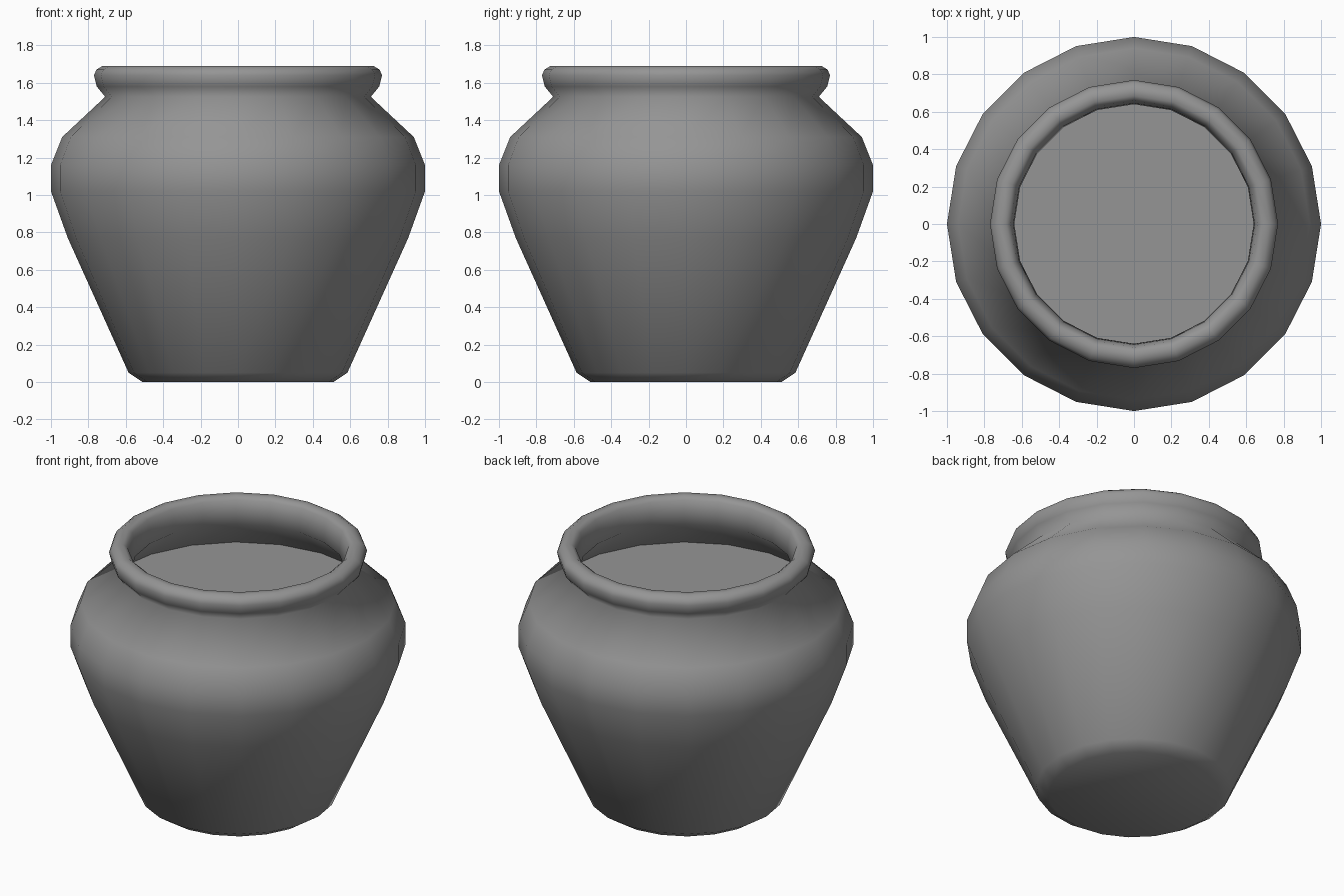
import bpy
import bmesh
from math import cos, sin, tau

SIDES = 20

cube = bpy.data.objects.get("Cube")
if cube:
    bpy.data.objects.remove(cube, do_unlink=True)


def material(name, value):
    mat = bpy.data.materials.new(name)
    mat.use_nodes = True
    colour = (value, value, value, 1)
    mat.diffuse_color = colour
    mat.node_tree.nodes["Principled BSDF"].inputs["Base Color"].default_value = colour
    return mat


def lathe(name, profile, mat, cap=False):
    """Spin (radius, height) points around z; cap closes the first ring."""
    bm = bmesh.new()
    rings = [[bm.verts.new((r * cos(tau * i / SIDES), r * sin(tau * i / SIDES), z))
              for i in range(SIDES)] for r, z in profile]
    for low, high in zip(rings, rings[1:]):
        for i in range(SIDES):
            j = (i + 1) % SIDES
            bm.faces.new((low[i], low[j], high[j], high[i]))
    if cap:
        bm.faces.new(list(reversed(rings[0])))
    for face in bm.faces:
        face.smooth = True
    mesh = bpy.data.meshes.new(name)
    bm.to_mesh(mesh)
    bm.free()
    mesh.materials.append(mat)
    obj = bpy.data.objects.new(name, mesh)
    bpy.context.collection.objects.link(obj)
    return obj


clay = material("grey clay", 0.3)

# Outer wall, rolled rim and inner wall in one continuous profile
lathe("pot_body", [
    (0.51, 0), (0.585, 0.05), (0.91, 0.77), (1, 1.02), (1, 1.16), (0.94, 1.31),
    (0.71, 1.525), (0.755, 1.58), (0.77, 1.64), (0.757, 1.67), (0.725, 1.69),
    (0.685, 1.69), (0.66, 1.67), (0.645, 1.61), (0.64, 1.52), (0.86, 1.3),
], clay, cap=True)

# Level surface of the contents
bpy.ops.mesh.primitive_circle_add(vertices=SIDES, radius=0.87, fill_type='NGON',
                                  location=(0, 0, 1.3))
contents = bpy.context.object
contents.name = "contents_surface"
contents.rotation_euler.z = tau / 4
contents.data.materials.append(clay)
